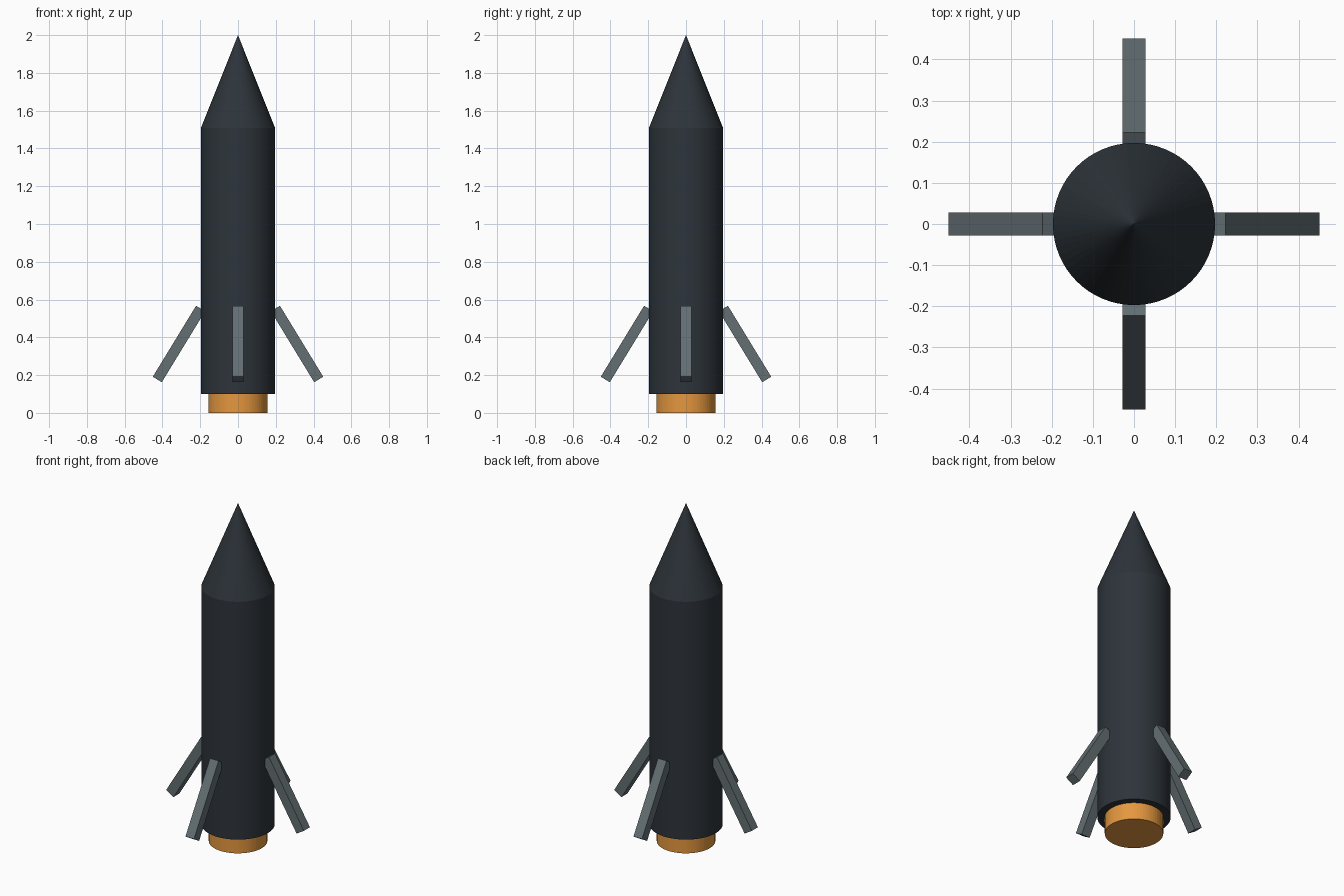
import bpy
from math import sin, cos, pi, radians
from mathutils import Matrix, Vector

if "Cube" in bpy.data.objects:
    bpy.data.objects.remove(bpy.data.objects["Cube"])

SIDES = 64
R = 0.197


def material(name, rgb):
    m = bpy.data.materials.new(name)
    m.diffuse_color = (*rgb, 1)
    m.use_nodes = True
    m.node_tree.nodes["Principled BSDF"].inputs["Base Color"].default_value = m.diffuse_color
    return m


dark = material("dark_grey", (0.026, 0.034, 0.042))
grey = material("mid_grey", (0.125, 0.156, 0.168))
orange = material("orange", (0.78, 0.31, 0.05))


def round_part(name, r_low, r_top, z0, z1, mat):
    bpy.ops.mesh.primitive_cone_add(vertices=SIDES, radius1=r_low, radius2=r_top,
                                    depth=z1 - z0, location=(0, 0, (z0 + z1) / 2))
    ob = bpy.context.object
    ob.name = name
    ob.data.materials.append(mat)
    return ob


# Fuselage, nose and engine
round_part("body", R, R, 0.10, 1.507, dark)
round_part("nose_cone", R, 0, 1.507, 2.0, dark)
round_part("engine_nozzle", 0.157, 0.157, 0, 0.102, orange)

# Four square struts, splayed outward around the body
TILT, LENGTH, THICK = radians(31.4), 0.44, 0.056
along = Vector((sin(TILT), 0, -cos(TILT)))
inward = Vector((-cos(TILT), 0, -sin(TILT)))
centre = Vector((0.222, 0, 0.567)) + along * LENGTH / 2 + inward * THICK / 2
for i, side in enumerate(("right", "back", "left", "front")):
    bpy.ops.mesh.primitive_cube_add(size=1)
    fin = bpy.context.object
    fin.name = side + "_fin"
    fin.data.transform(Matrix.Rotation(i * pi / 2, 4, 'Z')
                       @ Matrix.Translation(centre)
                       @ Matrix.Rotation(-TILT, 4, 'Y')
                       @ Matrix.Diagonal((THICK, THICK, LENGTH, 1)))
    fin.data.materials.append(grey)
